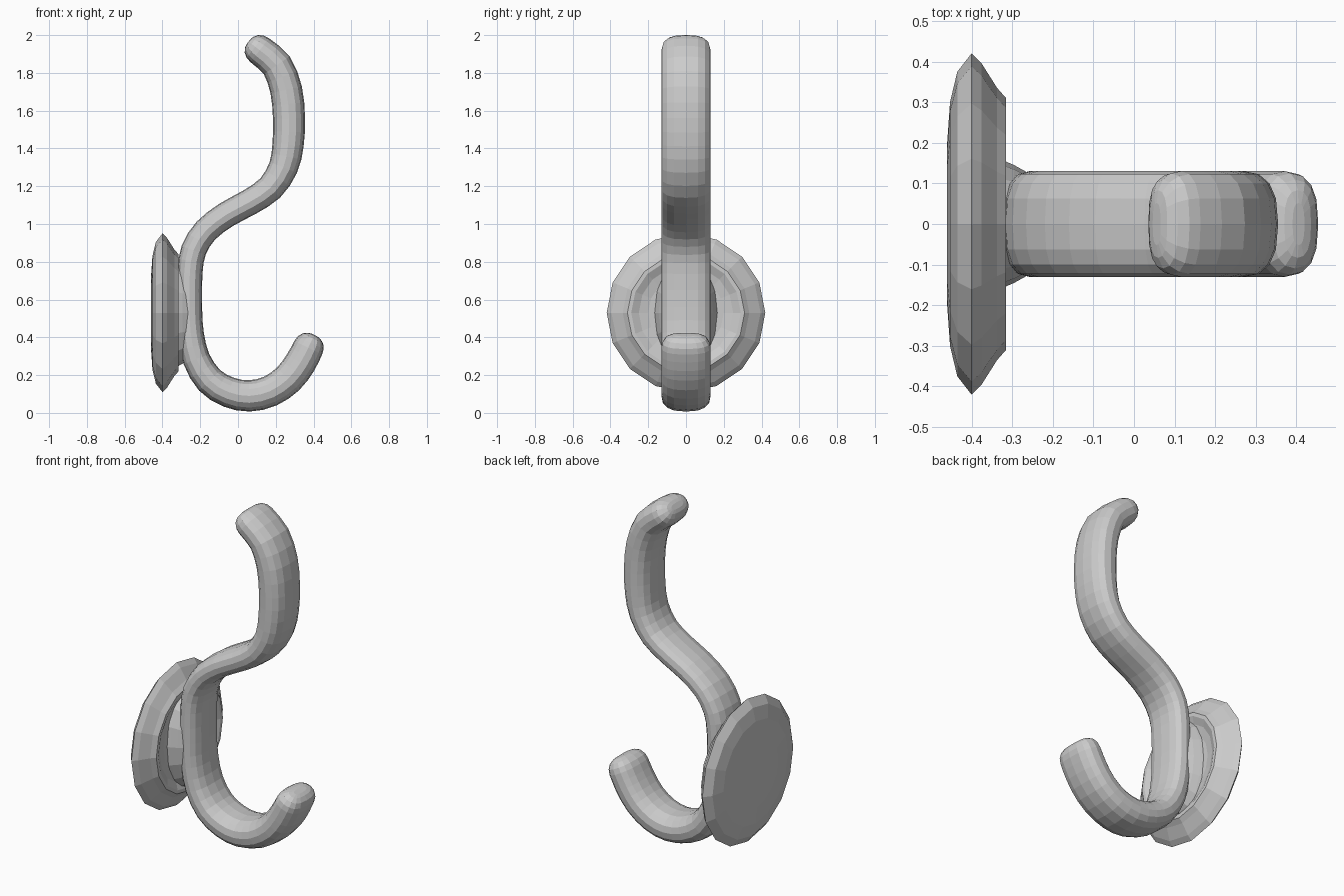
import bpy, bmesh, math
from mathutils import Vector

if "Cube" in bpy.data.objects:
    bpy.data.objects.remove(bpy.data.objects["Cube"])


def mesh_from_rings(name, rings):
    """Skin a list of closed rings and cap both ends."""
    bm = bmesh.new()
    loops = [[bm.verts.new(p) for p in ring] for ring in rings]
    n = len(loops[0])
    for a, b in zip(loops, loops[1:]):
        for i in range(n):
            j = (i + 1) % n
            bm.faces.new((a[i], a[j], b[j], b[i]))
    bm.faces.new(loops[0])
    bm.faces.new(loops[-1])
    bmesh.ops.recalc_face_normals(bm, faces=bm.faces)
    me = bpy.data.meshes.new(name)
    bm.to_mesh(me)
    bm.free()
    ob = bpy.data.objects.new(name, me)
    bpy.context.collection.objects.link(ob)
    return ob


def spline(pts, steps):
    """Catmull-Rom interpolation through the points."""
    p = [2 * pts[0] - pts[1]] + pts + [2 * pts[-1] - pts[-2]]
    out = []
    for i in range(1, len(p) - 2):
        a, b, c, d = p[i - 1:i + 3]
        for k in range(steps):
            t = k / steps
            out.append(0.5 * (2 * b + (c - a) * t + (2 * a - 5 * b + 4 * c - d) * t * t
                              + (3 * b - a - 3 * c + d) * t ** 3))
    return out + [pts[-1]]


def x_ring(x, ry, rz, n=16, cz=0.53):
    return [(x, ry * math.cos(2 * math.pi * i / n), cz + rz * math.sin(2 * math.pi * i / n))
            for i in range(n)]


# double hook: centre line (x, z, half thickness) from upper tip to lower tip
PATH = [(0.115, 1.92, .08), (0.205, 1.84, .083), (0.255, 1.71, .085), (0.27, 1.56, .085),
        (0.265, 1.42, .083), (0.24, 1.30, .078), (0.17, 1.19, .073), (0.06, 1.115, .07),
        (-0.06, 1.05, .069), (-0.17, 0.965, .068), (-0.235, 0.86, .068), (-0.255, 0.74, .067),
        (-0.257, 0.56, .067), (-0.25, 0.42, .069), (-0.22, 0.285, .073), (-0.15, 0.172, .078),
        (-0.05, 0.11, .081), (0.06, 0.09, .083), (0.17, 0.115, .083), (0.265, 0.18, .084),
        (0.33, 0.265, .084), (0.372, 0.345, .082)]
line = spline([Vector(p) for p in PATH], 2)


def section(x, z, tx, tz, half, sy=1.0, sn=1.0, n=16):
    ring = []
    for i in range(n):
        a = 2 * math.pi * i / n
        c, s = math.cos(a), math.sin(a)
        y = 0.13 * sy * math.copysign(abs(c) ** 0.75, c)
        d = half * sn * math.copysign(abs(s) ** 0.85, s)
        ring.append((x - tz * d, y, z + tx * d))
    return ring


rings = []
for i, p in enumerate(line):
    t = (line[min(i + 1, len(line) - 1)] - line[max(i - 1, 0)])
    t = Vector((t.x, t.y)).normalized()
    rings.append(section(p.x, p.y, t.x, t.y, p.z))
    # rounded tips
    if i in (0, len(line) - 1):
        sign = -1 if i == 0 else 1
        cap = [section(p.x + sign * t.x * o, p.y + sign * t.y * o, t.x, t.y, p.z, sy, sn)
               for o, sy, sn in ((.03, .96, .93), (.055, .84, .74), (.07, .64, .45), (.075, .4, .2))]
        rings = cap[::-1] + rings if i == 0 else rings + cap
mesh_from_rings("double_hook", rings)

# round wall plate with a raised rim and a dished front
PLATE = [(-0.46, .20), (-0.453, .30), (-0.435, .375), (-0.40, .42), (-0.375, .395),
         (-0.337, .335), (-0.315, .31), (-0.315, .29), (-0.335, .25), (-0.345, .20)]
mesh_from_rings("wall_plate", [x_ring(x, r, r) for x, r in PLATE])

# oval boss joining the hook to the plate
mesh_from_rings("mounting_boss", [x_ring(x, ry, rz) for x, ry, rz in
                ((-0.38, .18, .31), (-0.33, .16, .29), (-0.295, .145, .27), (-0.25, .12, .24))])
